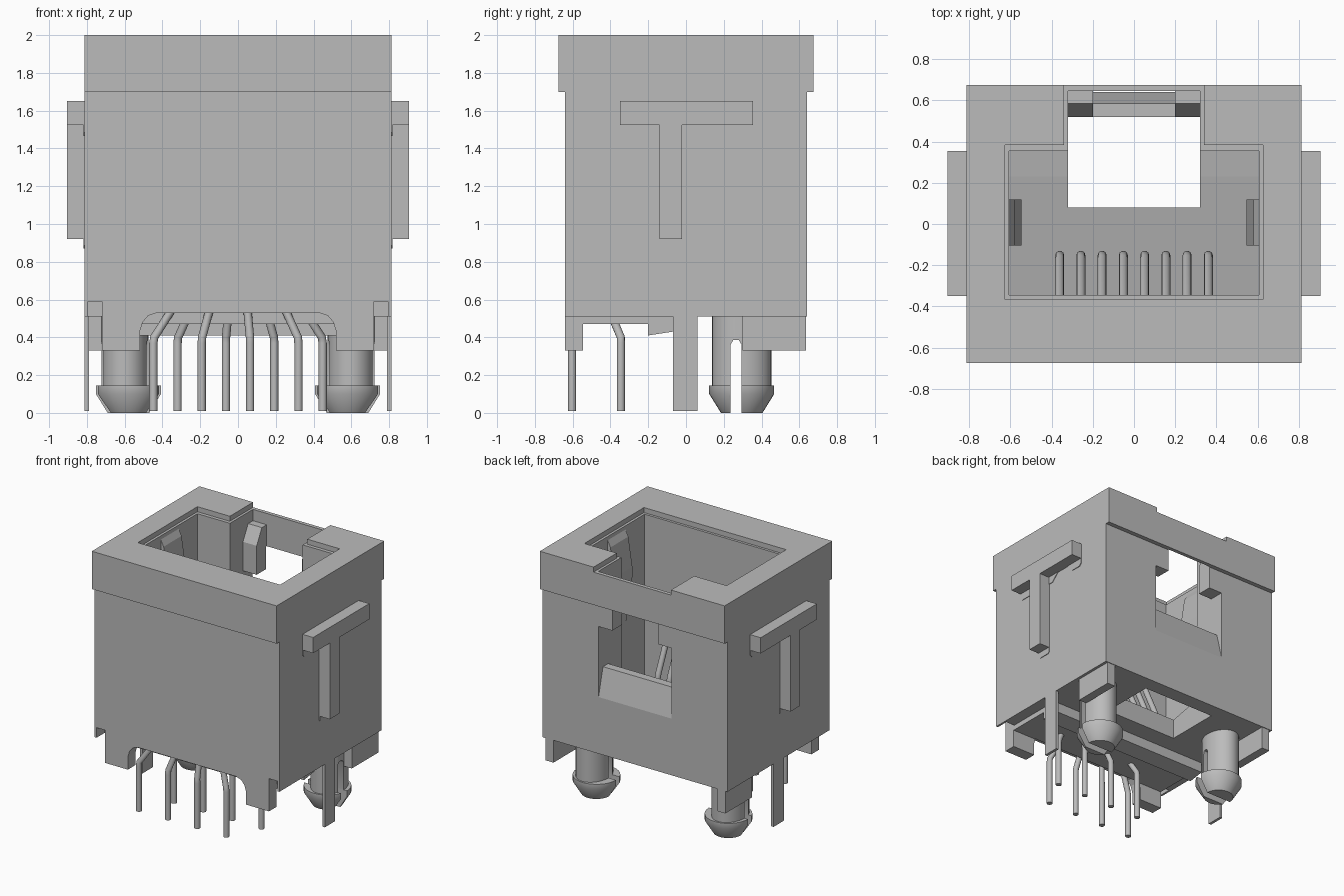
import bpy, bmesh, math
from mathutils import Vector

old = bpy.data.objects.get("Cube")
if old:
    bpy.data.objects.remove(old, do_unlink=True)

grey = bpy.data.materials.new("plain grey")
grey.use_nodes = True
tone = (0.5, 0.5, 0.5, 1)
grey.diffuse_color = tone
grey.node_tree.nodes["Principled BSDF"].inputs["Base Color"].default_value = tone


def add(name, bm):
    bmesh.ops.recalc_face_normals(bm, faces=bm.faces)
    mesh = bpy.data.meshes.new(name)
    bm.to_mesh(mesh)
    bm.free()
    mesh.materials.append(grey)
    ob = bpy.data.objects.new(name, mesh)
    bpy.context.collection.objects.link(ob)
    return ob


def prism(name, pts, axis, a, b):
    """Extrude a 2D outline along an axis from a to b (outline uses the other two axes)."""
    bm = bmesh.new()
    place = {"x": lambda p: (a, p[0], p[1]), "y": lambda p: (p[0], a, p[1])}[axis]
    face = bm.faces.new([bm.verts.new(place(p)) for p in pts])
    step = Vector((b - a, 0, 0)) if axis == "x" else Vector((0, b - a, 0))
    new = bmesh.ops.extrude_face_region(bm, geom=[face])["geom"]
    bmesh.ops.translate(bm, vec=step, verts=[v for v in new if isinstance(v, bmesh.types.BMVert)])
    return add(name, bm)


def box(name, x, y, z):
    return prism(name, [(y[0], z[0]), (y[1], z[0]), (y[1], z[1]), (y[0], z[1])], "x", *x)


def lathe(name, profile, centre, scale_x=1):
    bm = bmesh.new()
    verts = [bm.verts.new((r, 0, z)) for r, z in profile]
    edges = [bm.edges.new(pair) for pair in zip(verts, verts[1:])]
    bmesh.ops.spin(bm, geom=verts + edges, cent=(0, 0, 0), axis=(0, 0, 1),
                   angle=math.tau, steps=32, use_merge=True)
    bmesh.ops.remove_doubles(bm, verts=bm.verts, dist=1e-4)
    for v in bm.verts:
        v.co.x = v.co.x * scale_x + centre[0]
        v.co.y += centre[1]
    return add(name, bm)


def smooth(ob):
    bpy.ops.object.select_all(action="DESELECT")
    ob.select_set(True)
    bpy.context.view_layer.objects.active = ob
    bpy.ops.object.shade_smooth_by_angle(angle=math.radians(35))


def cut(ob, cutter):
    cutter.hide_render = True
    mod = ob.modifiers.new("cut", "BOOLEAN")
    mod.operation, mod.solver, mod.object = "DIFFERENCE", "EXACT", cutter
    bpy.ops.object.select_all(action="DESELECT")
    bpy.context.view_layer.objects.active = ob
    ob.select_set(True)
    bpy.ops.object.modifier_apply(modifier=mod.name)
    bpy.data.objects.remove(cutter, do_unlink=True)


def wire(name, pts, radius=0.022):
    data = bpy.data.curves.new(name, "CURVE")
    data.dimensions = "3D"
    data.bevel_depth, data.bevel_resolution, data.use_fill_caps = radius, 3, True
    spline = data.splines.new("POLY")
    spline.points.add(len(pts) - 1)
    for point, co in zip(spline.points, pts):
        point.co = (*co, 1)
    data.materials.append(grey)
    ob = bpy.data.objects.new(name, data)
    bpy.context.collection.objects.link(ob)


# Housing: side profile with collar and front skirt
housing = prism("housing", [
    (-.64, .33), (-.545, .33), (-.545, .47), (-.2, .47), (-.2, .41), (-.07, .43), (-.07, .51),
    (.64, .51), (.64, 1.7), (.675, 1.7), (.675, 2), (-.675, 2), (-.675, 1.7), (-.64, 1.7),
], "x", -.812, .812)

# Plug cavity with sloping floor, and the shallow lip around its mouth
cut(housing, prism("cavity", [(-.345, .58), (.23, .7), (.355, .72), (.355, 2.1), (-.345, 2.1)],
                   "x", -.605, .605))
cut(housing, box("lip", (-.625, .625), (-.365, .383), (1.96, 2.1)))
cut(housing, box("latch_lip", (-.34, .34), (.3, .8), (1.96, 2.2)))

# Latch channel, bottom hole and rear window with its sloping sill
cut(housing, prism("latch_channel", [
    (.08, .3), (.52, .3), (.52, 1.18), (.585, 1.18), (.64, .96), (.72, .95), (.72, 1.52),
    (.52, 1.52), (.52, 1.75), (.585, 1.87), (.645, 1.87), (.645, 2.15), (.08, 2.15),
], "x", -.32, .32))
cut(housing, box("latch_gap", (-.2, .2), (.4, .645), (1.4, 2.2)))

# Front arch and corner clearances
arch = [(-.52, .2), (-.52, .43), (-.505, .48), (-.475, .515), (-.43, .53)]
cut(housing, prism("arch", arch + [(-x, z) for x, z in reversed(arch)], "y", -.8, -.54))
for s in (-1, 1):
    cut(housing, box("corner_notch", sorted((s * .72, s * .795)), (-.8, -.54), (.2, .59)))
    cut(housing, box("side_clearance", sorted((s * .72, s * .9)), (-.9, .9), (.2, .51)))

for s, side in ((-1, "right"), (1, "left")):
    def sx(a, b):
        return sorted((s * a, s * b))

    # Shield pin, rear foot and T-shaped side rail
    box(side + "_shield_pin", sx(.79, .812), (-.07, .06), (.01, .6))
    box(side + "_rear_foot", sx(.72, .79), (.3, .635), (.33, .53))
    box(side + "_rail_bar", sx(.8, .905), (-.35, .355), (1.525, 1.65))
    box(side + "_rail_stem", sx(.8, .905), (-.14, -.02), (.92, 1.53))

    # Thin stamped tabs under the rail
    tabs = [[(-.35, 1.53), (-.35, 1.485), (-.33, 1.465), (-.24, 1.465), (-.18, 1.53)],
            [(-.02, 1.53), (-.02, 1.465), (.02, 1.465), (.09, 1.53)],
            [(.19, 1.53), (.25, 1.465), (.335, 1.465), (.355, 1.485), (.355, 1.53)],
            [(-.14, .925), (-.14, .885), (-.12, .87), (-.03, .87), (-.015, .885), (-.015, .925)]]
    for tab in tabs:
        prism(side + "_rail_tab", tab, "x", *sx(.81, .817))

    # Spring contact bulging into the cavity
    spring = [(.64, 1.93), (.605, 1.93), (.58, 1.88), (.545, 1.65), (.545, 1.57), (.6, 1.2), (.64, 1.2)]
    prism(side + "_spring", [(s * x, z) for x, z in spring], "y", -.105, .12)

    # Split snap peg: oval shaft and barbed tip
    shaft = lathe(side + "_peg_shaft", [(0, .1), (.157, .1), (.157, .55), (0, .55)],
                  (s * .598, .295), .79)
    tip = lathe(side + "_peg_tip", [(0, 0), (.11, 0), (.172, .1), (.172, .145), (0, .145)],
                (s * .58, .295))
    slot = [(.235, -.1), (.295, -.1), (.295, .36), (.28, .385), (.25, .385), (.235, .36)]
    for part in (shaft, tip):
        cut(part, prism("slot", slot, "x", *sx(.3, .9)))
        smooth(part)

# Eight contact wires in the cavity and their two staggered rows of solder legs
for i in range(8):
    top_x = (i - 3.5) * .103
    leg_x = (i - 3.5) * .128
    front = i % 2 == 0
    y = -.603 if front else -.345
    y_top = -.56 if front else -.4
    wire("solder_leg", [(leg_x, y, .01), (leg_x, y, .37), (leg_x * .99, y, .4),
                        (top_x, y_top, .53), (top_x, y_top, .62)])
    wire("contact", [(top_x, -.38, 1.29), (top_x, -.17, .83), (top_x, -.152, .77),
                     (top_x, -.165, .73), (top_x, -.2, .71), (top_x, -.36, .69)])
